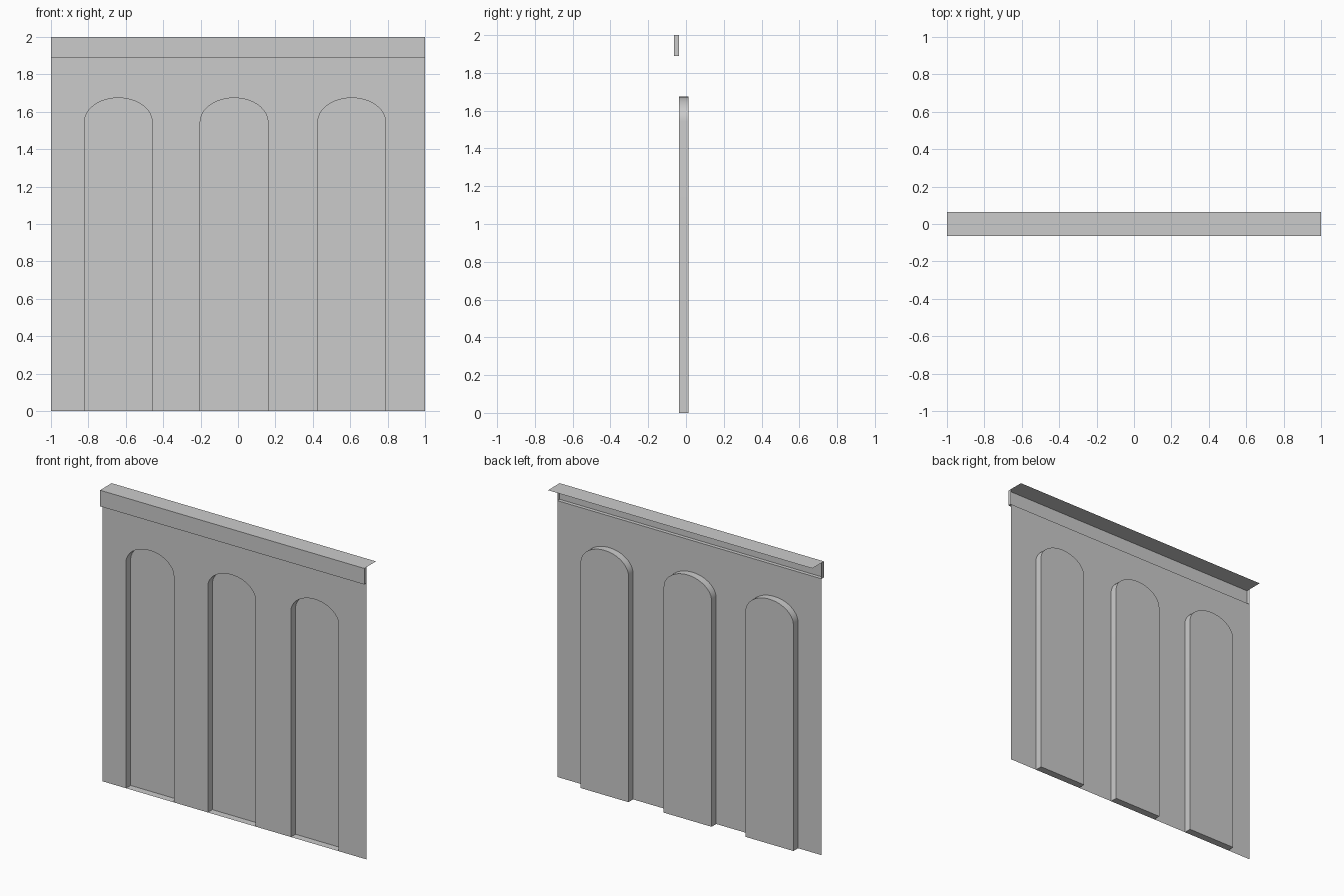
import bpy, bmesh
from math import pi, cos, sin

if "Cube" in bpy.data.objects:
    bpy.data.objects.remove(bpy.data.objects["Cube"])

FRONT, WALL, RECESS, BACK = -0.063, -0.038, 0.012, 0.063
WALL_TOP, TOP = 1.89, 2.0
SPRING, CROWN, HALF = 1.545, 1.674, 0.181
CENTRES = (-0.64, -0.021, 0.608)
SEGMENTS = 24


def make_object(name, faces):
    """Build an object from lists of face corner points."""
    bm = bmesh.new()
    for pts in faces:
        bm.faces.new([bm.verts.new(p) for p in pts])
    bmesh.ops.remove_doubles(bm, verts=bm.verts, dist=1e-5)
    mesh = bpy.data.meshes.new(name)
    bm.to_mesh(mesh)
    bm.free()
    obj = bpy.data.objects.new(name, mesh)
    bpy.context.collection.objects.link(obj)
    bpy.ops.object.select_all(action='DESELECT')
    obj.select_set(True)
    bpy.context.view_layer.objects.active = obj
    bpy.ops.object.shade_smooth_by_angle(angle=pi / 6)
    return obj


def arch(cx):
    """Arch outline, counter-clockwise seen from the front."""
    curve = [(cx + HALF * cos(pi * i / SEGMENTS),
              SPRING + (CROWN - SPRING) * sin(pi * i / SEGMENTS))
             for i in range(SEGMENTS + 1)]
    return [(cx - HALF, 0), (cx + HALF, 0)] + curve


# Front sheet with three arched openings reaching the base
outline = [(-1, 0)]
for cx in CENTRES:
    pts = arch(cx)
    outline += [pts[0]] + pts[:1:-1] + [pts[1]]
outline += [(1, 0), (1, WALL_TOP), (-1, WALL_TOP)]
make_object("wall_sheet", [[(x, WALL, z) for x, z in outline]])

# Recessed niches: back panel plus reveal and floor
for n, cx in enumerate(CENTRES, 1):
    pts = arch(cx)
    faces = [[(x, RECESS, z) for x, z in pts]]
    for (x0, z0), (x1, z1) in zip(pts, pts[1:] + pts[:1]):
        faces.append([(x0, WALL, z0), (x1, WALL, z1),
                      (x1, RECESS, z1), (x0, RECESS, z0)])
    make_object(f"arched_niche_{n}", faces)

# Top trim: fascia, underside ledge, two ends and a cap running to the back
trim = [
    [(-1, FRONT, WALL_TOP), (1, FRONT, WALL_TOP), (1, FRONT, TOP), (-1, FRONT, TOP)],
    [(-1, WALL, WALL_TOP), (1, WALL, WALL_TOP), (1, FRONT, WALL_TOP), (-1, FRONT, WALL_TOP)],
    [(-1, FRONT, TOP), (1, FRONT, TOP), (1, BACK, TOP), (-1, BACK, TOP)],
]
for s in (-1, 1):
    trim.append([(s, FRONT, WALL_TOP), (s, WALL, WALL_TOP),
                 (s, WALL, TOP), (s, FRONT, TOP)][::s])
make_object("top_trim", trim)
